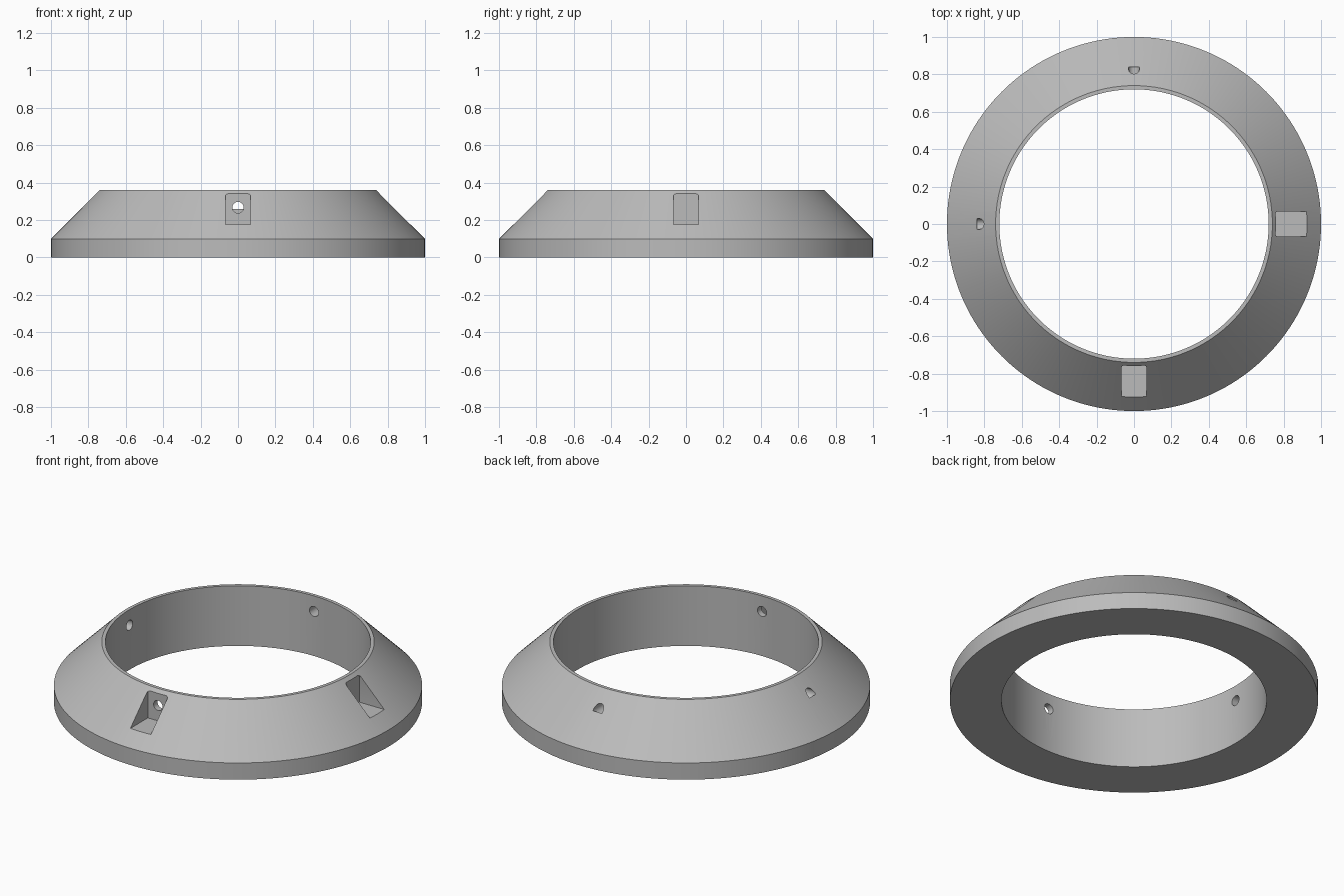
import bpy, bmesh, math
from mathutils import Matrix, Vector

if "Cube" in bpy.data.objects:
    bpy.data.objects.remove(bpy.data.objects["Cube"])

SEGMENTS = 160

grey = bpy.data.materials.new("light grey")
grey.diffuse_color = (0.5, 0.5, 0.5, 1.0)
grey.use_nodes = True
grey.node_tree.nodes["Principled BSDF"].inputs["Base Color"].default_value = grey.diffuse_color


def make_object(name, bm):
    bmesh.ops.recalc_face_normals(bm, faces=bm.faces[:])
    mesh = bpy.data.meshes.new(name)
    bm.to_mesh(mesh)
    bm.free()
    mesh.materials.append(grey)
    obj = bpy.data.objects.new(name, mesh)
    bpy.context.collection.objects.link(obj)
    return obj


# Tapered ring: closed (radius, height) section revolved around z
section = [(0.72, 0.0), (1.0, 0.0), (1.0, 0.10), (0.74, 0.36), (0.72, 0.36)]
bm = bmesh.new()
rings = []
for i in range(SEGMENTS):
    a = 2 * math.pi * i / SEGMENTS
    rings.append([bm.verts.new((r * math.cos(a), r * math.sin(a), z)) for r, z in section])
for i in range(SEGMENTS):
    a, b = rings[i], rings[(i + 1) % SEGMENTS]
    for j in range(len(section)):
        k = (j + 1) % len(section)
        bm.faces.new((a[j], b[j], b[k], a[k]))
ring = make_object("tapered_ring", bm)


def pocket_cutter(angle):
    # Upright slot outline with rounded top corners, extruded outwards
    w, low, high, r = 0.068, 0.175, 0.341, 0.015
    outline = [(-w, low), (w, low)]
    for side, start in ((1, 0), (-1, 90)):
        for s in range(5):
            t = math.radians(start + s * 22.5)
            outline.append((side * (w - r) + r * math.cos(t), high - r + r * math.sin(t)))
    bm = bmesh.new()
    face = bm.faces.new([bm.verts.new((0.757, y, z)) for y, z in outline])
    out = bmesh.ops.extrude_face_region(bm, geom=[face])
    moved = [v for v in out["geom"] if isinstance(v, bmesh.types.BMVert)]
    bmesh.ops.translate(bm, vec=Vector((0.35, 0, 0)), verts=moved)
    bm.transform(Matrix.Rotation(angle, 4, 'Z'))
    return make_object("pocket_cutter", bm)


def hole_cutter(angle):
    # Radial screw hole through the pocket's back wall
    bm = bmesh.new()
    bmesh.ops.create_cone(bm, cap_ends=True, segments=32, radius1=0.03, radius2=0.03, depth=0.2)
    bm.transform(Matrix.Rotation(angle, 4, 'Z') @ Matrix.Translation((0.74, 0, 0.267))
                 @ Matrix.Rotation(math.pi / 2, 4, 'Y'))
    return make_object("hole_cutter", bm)


# Cut four pockets and their screw holes
bpy.context.view_layer.objects.active = ring
ring.select_set(True)
for n in range(4):
    for make in (pocket_cutter, hole_cutter):
        cutter = make(n * math.pi / 2)
        cutter.hide_render = True
        mod = ring.modifiers.new("cut", 'BOOLEAN')
        mod.operation = 'DIFFERENCE'
        mod.solver = 'EXACT'
        mod.object = cutter
        bpy.ops.object.modifier_apply(modifier=mod.name)
        bpy.data.objects.remove(cutter, do_unlink=True)

bpy.ops.object.shade_smooth_by_angle(angle=math.radians(30))
